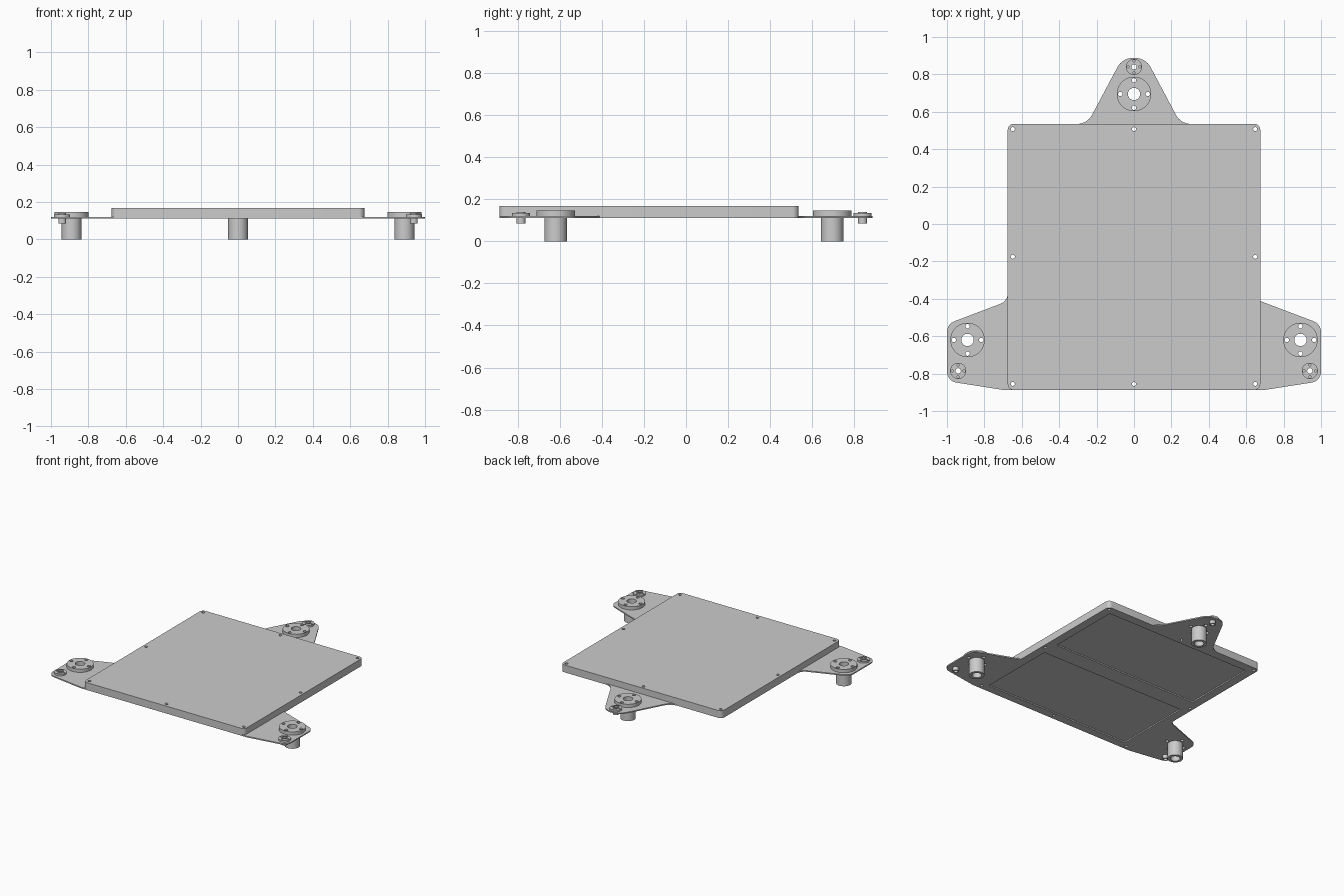
import bpy, bmesh
from math import sin, cos, tan, pi, radians
from mathutils import Vector

cube = bpy.data.objects.get("Cube")
if cube:
    bpy.data.objects.remove(cube, do_unlink=True)

grey = bpy.data.materials.new("light grey")
grey.use_nodes = True
grey.diffuse_color = (0.6, 0.6, 0.6, 1)
grey.node_tree.nodes["Principled BSDF"].inputs["Base Color"].default_value = grey.diffuse_color


def circle(x, y, r, n=32):
    return [Vector((x + r * cos(2 * pi * i / n), y + r * sin(2 * pi * i / n))) for i in range(n)]


def rounded(corners, steps=8):
    """Polygon from (x, y, corner radius) entries, each corner turned into an arc."""
    loop = []
    for i, (x, y, r) in enumerate(corners):
        p = Vector((x, y))
        if r == 0:
            loop.append(p)
            continue
        u = (Vector(corners[i - 1][:2]) - p).normalized()
        v = (Vector(corners[(i + 1) % len(corners)][:2]) - p).normalized()
        half = u.angle(v) / 2
        centre = p + (u + v).normalized() * r / sin(half)
        a = (p + u * r / tan(half) - centre).normalized()
        b = (p + v * r / tan(half) - centre).normalized()
        loop += [centre + a.slerp(b, k / steps).normalized() * r for k in range(steps + 1)]
    return loop


def rectangle(x, y0, y1, r):
    return rounded([(-x, y0, r), (x, y0, r), (x, y1, r), (-x, y1, r)])


def slab(name, loops, z0, z1):
    """Extrude an outline (first loop) with holes (other loops) from z0 to z1."""
    curve = bpy.data.curves.new(name, "CURVE")
    curve.dimensions = "2D"
    curve.fill_mode = "BOTH"
    curve.extrude = (z1 - z0) / 2
    for loop in loops:
        spline = curve.splines.new("POLY")
        spline.points.add(len(loop) - 1)
        for point, co in zip(spline.points, loop):
            point.co = (co.x, co.y, 0, 1)
        spline.use_cyclic_u = True
    helper = bpy.data.objects.new(name + " outline", curve)
    mesh = bpy.data.meshes.new_from_object(helper)
    bpy.data.objects.remove(helper)
    bpy.data.curves.remove(curve)

    bm = bmesh.new()
    bm.from_mesh(mesh)
    bmesh.ops.remove_doubles(bm, verts=bm.verts, dist=0.00005)
    bmesh.ops.translate(bm, verts=bm.verts, vec=(0, 0, (z0 + z1) / 2))
    bmesh.ops.recalc_face_normals(bm, faces=bm.faces)
    bm.to_mesh(mesh)
    bm.free()
    mesh.shade_smooth()
    mesh.set_sharp_from_angle(angle=radians(30))
    mesh.materials.clear()
    mesh.materials.append(grey)
    obj = bpy.data.objects.new(name, mesh)
    bpy.context.collection.objects.link(obj)


PLATE_LOW, PLATE_TOP = 0.112, 0.121
FRONT, BACK, SIDE = -0.887, 0.535, 0.675

# Mounts: name, flange centre, small fitting centre
mounts = [("left", (0.89, -0.62), (0.94, -0.785)),
          ("right", (-0.89, -0.62), (-0.94, -0.785)),
          ("back", (0, 0.695), (0, 0.84))]

# Screw holes around the rim of the deck
screws = [circle(x, y, 0.011, 16) for x in (-0.648, 0, 0.648) for y in (0.507, -0.175, -0.855)
          if (x, y) != (0, -0.175)]


def bolt_holes(x, y, ring, r):
    return [circle(x + ring * cos(k * pi / 2), y + ring * sin(k * pi / 2), r, 16) for k in range(4)]


# Thin base plate with three ears, two windows and the mount holes
outline = rounded([
    (-0.70, FRONT, 0.1), (0.70, FRONT, 0.1),
    (1, -0.84, 0.06), (1, -0.535, 0.06), (SIDE, -0.412, 0),
    (SIDE, BACK, 0.03), (0.25, BACK, 0.09),
    (0.063, 0.887, 0.09), (-0.063, 0.887, 0.09),
    (-0.25, BACK, 0.09), (-SIDE, BACK, 0.03),
    (-SIDE, -0.412, 0.06), (-1, -0.535, 0.06), (-1, -0.84, 0.06)])
holes = [rectangle(0.61, -0.825, -0.23, 0.012), rectangle(0.61, -0.10, 0.468, 0.012)] + screws
for _, (fx, fy), (sx, sy) in mounts:
    holes += [circle(fx, fy, 0.033), circle(sx, sy, 0.014)] + bolt_holes(fx, fy, 0.073, 0.012)
slab("base_plate", [outline] + holes, PLATE_LOW, PLATE_TOP)

# Thick deck
slab("deck", [rectangle(SIDE, FRONT, BACK, 0.03)] + screws, PLATE_TOP, 0.168)

# Flanged tubular legs and small fittings on the ears
for name, (fx, fy), (sx, sy) in mounts:
    bore = circle(fx, fy, 0.033)
    slab(name + "_leg", [circle(fx, fy, 0.053), bore], 0, PLATE_LOW)
    slab(name + "_flange", [circle(fx, fy, 0.092, 48), bore] + bolt_holes(fx, fy, 0.073, 0.012),
         PLATE_TOP, 0.146)
    pin_bore = circle(sx, sy, 0.014)
    slab(name + "_fitting_stem", [circle(sx, sy, 0.021), pin_bore], 0.086, PLATE_LOW)
    slab(name + "_fitting_cap", [circle(sx, sy, 0.043), pin_bore] + bolt_holes(sx, sy, 0.032, 0.006),
         PLATE_TOP, 0.134)
    slab(name + "_fitting_collar", [circle(sx, sy, 0.021), pin_bore], 0.134, 0.14)
